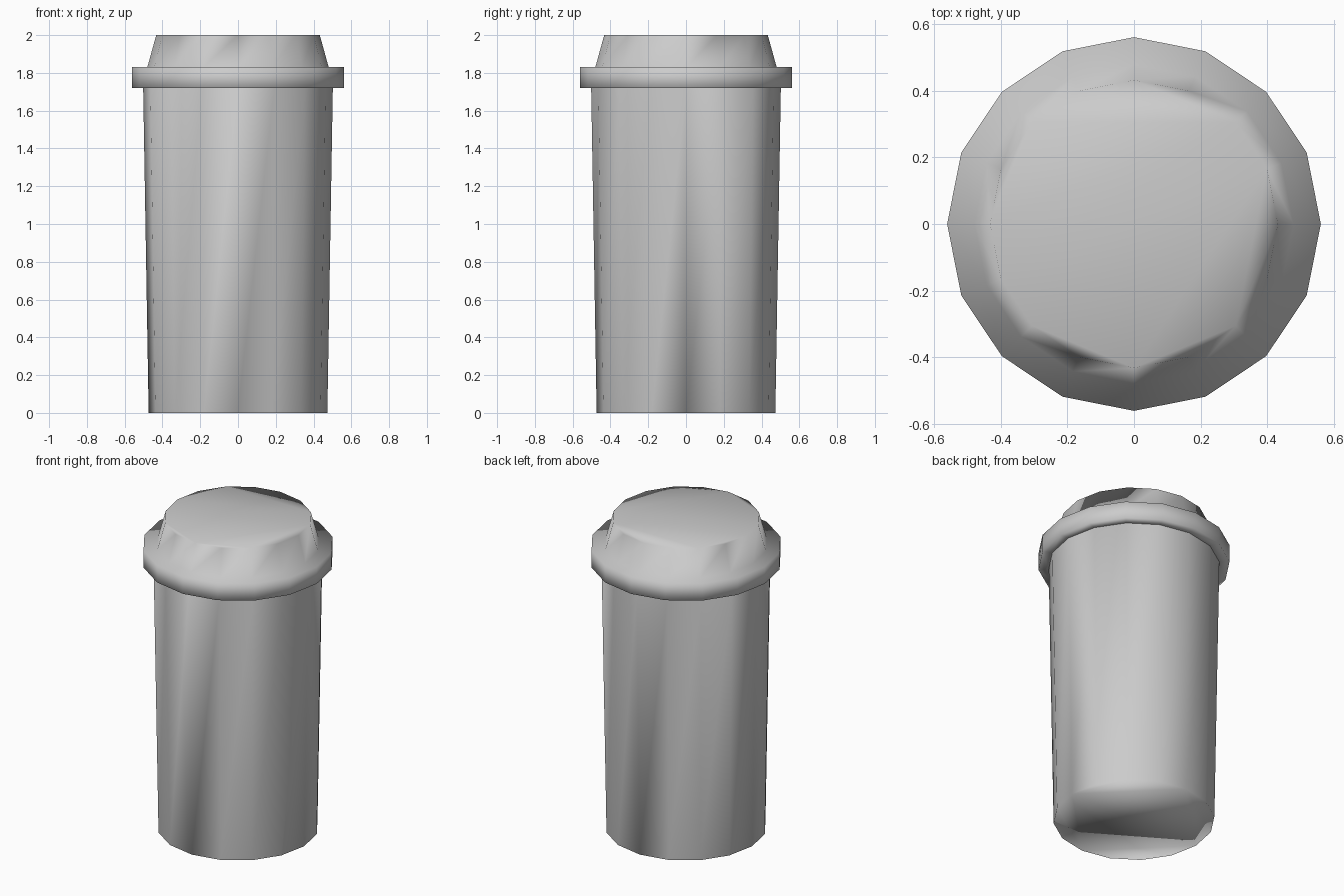
import bpy, bmesh, math

if "Cube" in bpy.data.objects:
    bpy.data.objects.remove(bpy.data.objects["Cube"])

SIDES = 16


def lathe(name, profile):
    """Spin (radius, height) points into a closed, smooth-shaded solid."""
    bm = bmesh.new()
    rings = []
    for r, z in profile:
        rings.append([bm.verts.new((r * math.cos(2 * math.pi * i / SIDES),
                                    r * math.sin(2 * math.pi * i / SIDES), z))
                      for i in range(SIDES)])
    for low, high in zip(rings, rings[1:]):
        for i in range(SIDES):
            j = (i + 1) % SIDES
            bm.faces.new((low[i], low[j], high[j], high[i]))
    bm.faces.new(rings[0][::-1])
    bm.faces.new(rings[-1])
    bmesh.ops.triangulate(bm, faces=[f for f in bm.faces if len(f.verts) > 4])
    bmesh.ops.recalc_face_normals(bm, faces=bm.faces)
    for f in bm.faces:
        f.smooth = True
    mesh = bpy.data.meshes.new(name)
    bm.to_mesh(mesh)
    bm.free()
    obj = bpy.data.objects.new(name, mesh)
    bpy.context.collection.objects.link(obj)
    # Large wall faces dominate the shading
    weighted = obj.modifiers.new("area_normals", 'WEIGHTED_NORMAL')
    weighted.mode = 'FACE_AREA'
    return obj


# Tapered bin body
lathe("bin_body", [(0.473, 0), (0.502, 1.72)])

# Lid: overhanging rim and sloped, flat-topped cap
lathe("bin_lid", [(0.502, 1.72), (0.562, 1.72), (0.562, 1.83),
                  (0.48, 1.83), (0.433, 2.0)])
